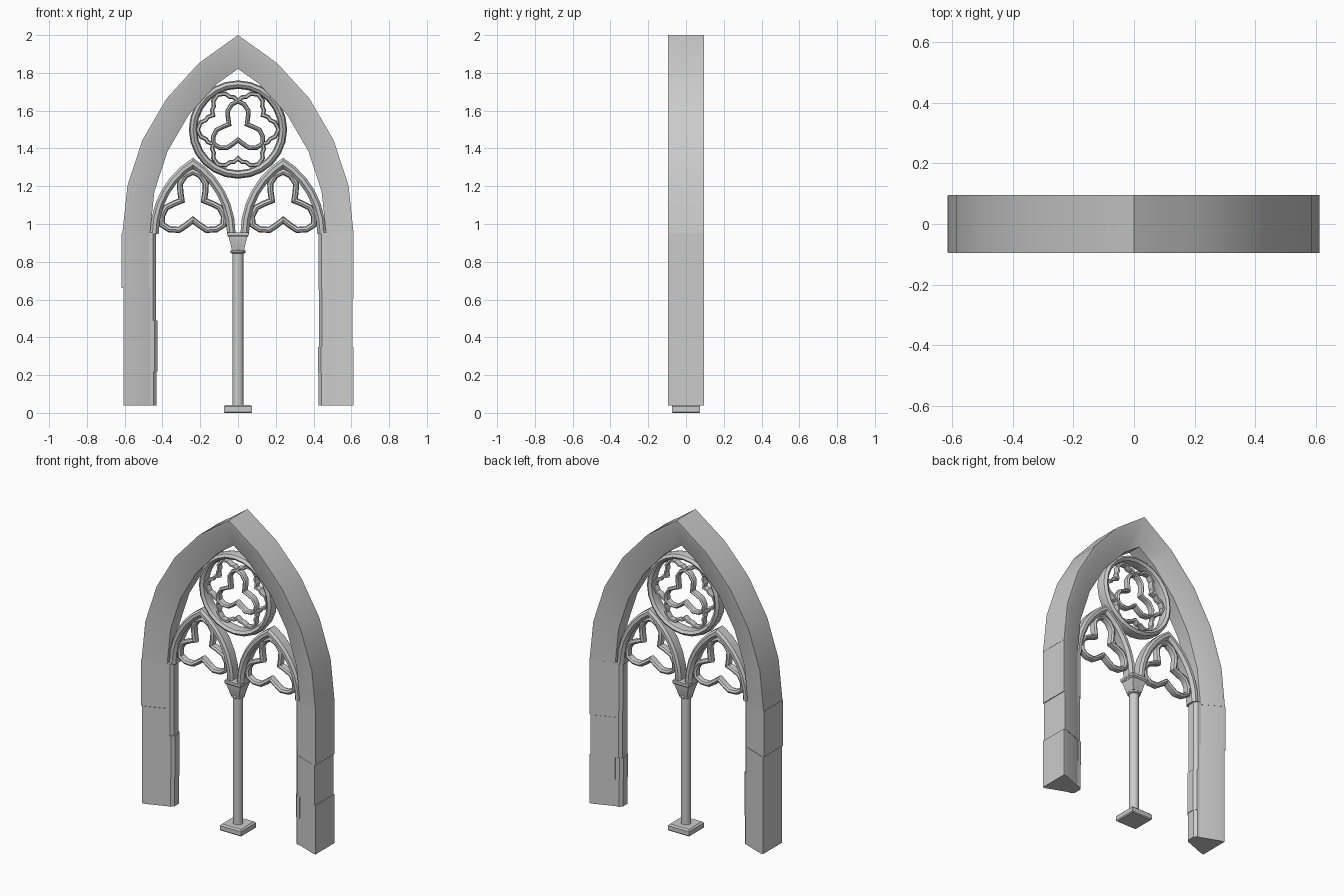
import bpy, bmesh
from math import sin, cos, radians, acos, sqrt
from mathutils import Vector

if "Cube" in bpy.data.objects:
    bpy.data.objects.remove(bpy.data.objects["Cube"])


def finish(name, bm, angle=35):
    bmesh.ops.recalc_face_normals(bm, faces=bm.faces)
    me = bpy.data.meshes.new(name)
    bm.to_mesh(me)
    bm.free()
    ob = bpy.data.objects.new(name, me)
    bpy.context.collection.objects.link(ob)
    bpy.ops.object.select_all(action='DESELECT')
    ob.select_set(True)
    bpy.context.view_layer.objects.active = ob
    bpy.ops.object.shade_smooth_by_angle(angle=radians(angle))
    return ob


def bridge(bm, rings, closed):
    n = len(rings[0])
    for i in range(len(rings) if closed else len(rings) - 1):
        a, b = rings[i], rings[(i + 1) % len(rings)]
        for j in range(n):
            k = (j + 1) % n
            bm.faces.new((a[j], a[k], b[k], b[j]))
    if not closed:
        bm.faces.new(rings[0])
        bm.faces.new(rings[-1])


def sweep(name, path, profile, closed=False):
    """Mitred sweep of (offset to the left, y) profile along an (x, z) path."""
    bm = bmesh.new()
    pts = [Vector(p) for p in path]
    n, rings = len(pts), []
    for i, p in enumerate(pts):
        t0 = p - pts[i - 1] if closed or i > 0 else pts[1] - p
        t1 = pts[(i + 1) % n] - p if closed or i < n - 1 else t0
        n0 = Vector((-t0.y, t0.x)).normalized()
        n1 = Vector((-t1.y, t1.x)).normalized()
        m = (n0 + n1).normalized()
        m /= max(m.dot(n0), 0.55)
        rings.append([bm.verts.new((p.x + m.x * o, y, p.y + m.y * o)) for o, y in profile])
    bridge(bm, rings, closed)
    return finish(name, bm)


def stack(name, levels, sides, turn=0.0):
    """Regular-sided solid from (radius, z) levels."""
    bm = bmesh.new()
    rings = [[bm.verts.new((r * cos(radians(turn + 360 * k / sides)),
                            r * sin(radians(turn + 360 * k / sides)), z))
              for k in range(sides)] for r, z in levels]
    bridge(bm, rings, False)
    return finish(name, bm)


def pointed(cx, half, spring, rise, segs):
    """Pointed arch outline, left foot to right foot."""
    c = (rise * rise - half * half) / (2 * half)
    R = half + c
    end = acos(c / R)
    right = [(R * cos(end * i / segs) - c, R * sin(end * i / segs)) for i in range(segs + 1)]
    left = [(cx - x, spring + z) for x, z in right]
    return left + [(cx + x, spring + z) for x, z in right[-2::-1]]


def polar_loop(cx, cz, step, count, pattern, scale=1.0):
    """Repeat (angle, radius) pattern around a centre, starting at the top."""
    return [(cx + scale * r * cos(radians(90 + k * step + a)),
             cz + scale * r * sin(radians(90 + k * step + a)))
            for k in range(count) for a, r in pattern]


def oval(w, d, n=8):
    return [(w * cos(radians(360 * k / n)), d * sin(radians(360 * k / n))) for k in range(n)]


# Outer pointed arch: deep outside, chamfered towards the opening
FRAME = [(0, -.095), (0, .095), (-.02, .093), (-.145, .045), (-.145, -.045), (-.02, -.093)]
sweep("main_arch", pointed(0, .612, .95, 1.05, 5), FRAME)

# Jamb blocks and slim inner shafts, slightly uneven like laid stone
SHAFT = [(.005, -.045), (.005, .045), (-.02, .042), (-.036, .024), (-.036, -.024), (-.02, -.042)]
jambs = {-1: [(.04, .66, .607), (.66, .95, .616)],
         1: [(.04, .35, .612), (.35, .605, .606), (.605, .95, .611)]}
shafts = {-1: [(.04, .22, .467), (.22, .49, .463), (.49, .955, .47)],
          1: [(.04, .21, .463), (.21, .35, .46), (.35, .65, .466), (.65, .955, .463)]}
for parts, name, prof in ((jambs, "jamb_block", FRAME), (shafts, "jamb_shaft", SHAFT)):
    for side, blocks in parts.items():
        for z0, z1, x in blocks:
            path = [(side * x, z0), (side * x, z1)]
            sweep(name, path if side < 0 else path[::-1], prof)

# Centre column: plinth, shaft, neck ring, flared capital
q = sqrt(2)
stack("column_plinth", [(.07 * q, 0), (.075 * q, .006), (.075 * q, .033), (.066 * q, .042)], 4, 45)
stack("column_shaft", [(.03, .04), (.03, .86)], 12)
stack("column_neck_ring", [(.032, .843), (.04, .848), (.04, .858), (.032, .863)], 12)
stack("column_capital", [(.032 * q, .86), (.037 * q, .885), (.048 * q, .925), (.048 * q, .935)], 4, 45)
stack("capital_slab", [(.05 * q, .93), (.056 * q, .938), (.056 * q, .955)], 4, 45)

# Two small arches, each with a three-lobed tracery loop
RIB = [(0, -.028), (0, .028), (-.012, .042), (-.03, .042), (-.045, .025), (-.045, -.025),
       (-.03, -.042), (-.012, -.042)]
LOBE = [(-60, .055), (-40, .082), (-29, .113), (-14, .137), (0, .15), (14, .137), (29, .113), (40, .082)]
for side in (-1, 1):
    sweep("small_arch", pointed(side * .239, .226, .95, .4, 6), RIB)
    sweep("small_arch_trefoil", polar_loop(side * .239, 1.09, 120, 3, LOBE, 1.25),
          oval(.016, .025), True)

# Round window: ring, six-cusped band and inner trefoil
sweep("round_window_ring", polar_loop(0, 1.5, 15, 24, [(0, .238)]), oval(.022, .042), True)
CUSP = [(0, .152), (7, .172), (14, .178), (19, .2), (30, .214), (41, .2), (46, .178), (53, .172)]
sweep("round_window_cusps", polar_loop(0, 1.5, 60, 6, CUSP), oval(.011, .022, 6), True)
sweep("round_window_trefoil", polar_loop(0, 1.5, 120, 3, LOBE), oval(.012, .024), True)
